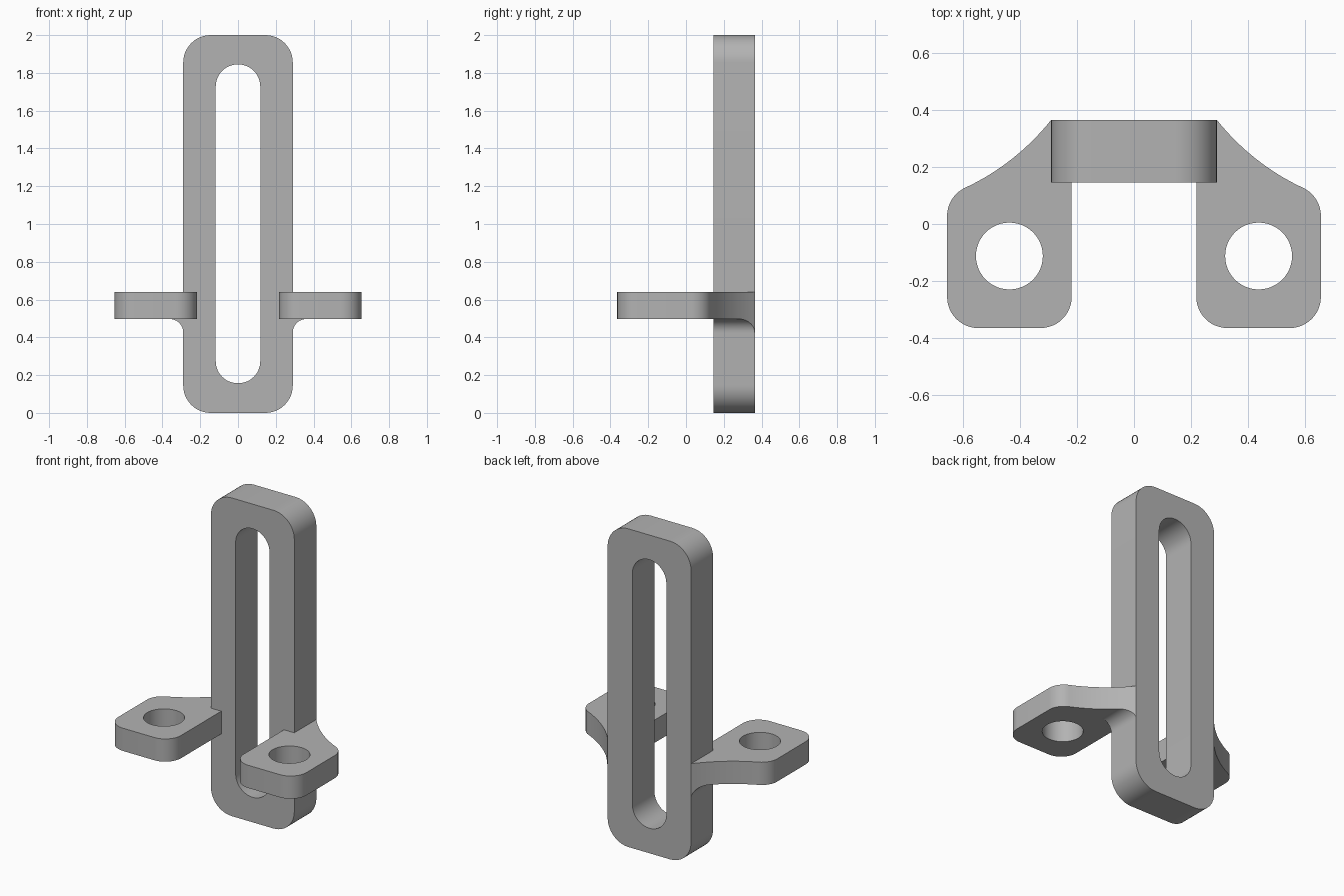
import bpy, bmesh, math
from mathutils import Vector, Matrix

if "Cube" in bpy.data.objects:
    bpy.data.objects.remove(bpy.data.objects["Cube"])

gray = bpy.data.materials.new("plain gray")
gray.use_nodes = True
COLOR = (0.45, 0.45, 0.45, 1)
gray.diffuse_color = COLOR
gray.node_tree.nodes["Principled BSDF"].inputs["Base Color"].default_value = COLOR

HALF_W, Y_FRONT, Y_BACK = 0.29, 0.145, 0.364
ARM_LOW, ARM_HIGH = 0.497, 0.64


def rounded(corners, steps=12):
    """Outline through (x, y, radius) corners, each rounded by an arc."""
    out = []
    for i, (x, y, r) in enumerate(corners):
        p = Vector((x, y))
        if r == 0:
            out.append(p)
            continue
        a = (Vector(corners[i - 1][:2]) - p).normalized()
        b = (Vector(corners[(i + 1) % len(corners)][:2]) - p).normalized()
        half = a.angle(b) / 2
        centre = p + (a + b).normalized() * r / math.sin(half)
        start = p + a * r / math.tan(half) - centre
        end = p + b * r / math.tan(half) - centre
        sweep = start.angle(end)
        for k in range(steps + 1):
            t = k / steps
            out.append(centre + (start * math.sin((1 - t) * sweep)
                                 + end * math.sin(t * sweep)) / math.sin(sweep))
    return out


def rectangle(x0, x1, y0, y1, r):
    return rounded([(x0, y0, r), (x1, y0, r), (x1, y1, r), (x0, y1, r)])


def finish(name, bm, mirror=False):
    bmesh.ops.remove_doubles(bm, verts=bm.verts, dist=1e-5)
    bmesh.ops.recalc_face_normals(bm, faces=bm.faces)
    mesh = bpy.data.meshes.new(name)
    bm.to_mesh(mesh)
    bm.free()
    mesh.materials.append(gray)
    obj = bpy.data.objects.new(name, mesh)
    bpy.context.collection.objects.link(obj)
    bpy.ops.object.select_all(action='DESELECT')
    obj.select_set(True)
    bpy.context.view_layer.objects.active = obj
    bpy.ops.object.shade_smooth_by_angle(angle=math.radians(30))
    if mirror:
        mod = obj.modifiers.new("Mirror", 'MIRROR')
        mod.use_mirror_merge = False
    return obj


def prism(name, loops, depth, matrix, mirror=False):
    """Extrude an outline with holes, then place it with a matrix."""
    bm = bmesh.new()
    for loop in loops:
        vs = [bm.verts.new((p.x, p.y, 0)) for p in loop]
        for i, v in enumerate(vs):
            if (v.co - vs[i - 1].co).length > 1e-5:
                bm.edges.new((vs[i - 1], v))
            else:
                bmesh.ops.pointmerge(bm, verts=[vs[i - 1], v], merge_co=v.co)
                vs[i] = vs[i - 1] if vs[i - 1].is_valid else v
    bmesh.ops.triangle_fill(bm, edges=bm.edges[:], use_beauty=True, normal=(0, 0, 1))
    ext = bmesh.ops.extrude_face_region(bm, geom=bm.faces[:], use_keep_orig=True)
    top = [g for g in ext["geom"] if isinstance(g, bmesh.types.BMVert)]
    bmesh.ops.translate(bm, verts=top, vec=(0, 0, depth))
    bm.transform(matrix)
    return finish(name, bm, mirror)


# Upright slotted plate
slot_r = 0.118
slot = rounded([(-slot_r, 0.157, slot_r - 1e-3), (slot_r, 0.157, slot_r - 1e-3),
                (slot_r, 1.845, slot_r - 1e-3), (-slot_r, 1.845, slot_r - 1e-3)])
prism("slotted_plate", [rectangle(-HALF_W, HALF_W, 0, 2, 0.145), slot],
      Y_BACK - Y_FRONT,
      Matrix.Translation((0, Y_BACK, 0)) @ Matrix.Rotation(math.pi / 2, 4, 'X'))

# Concave rear edge of each arm, from the plate to the outer corner
A, B, C = Vector((HALF_W, Y_BACK)), Vector((0.413, 0.211)), Vector((0.59, 0.127))


def rear(t):
    return A * (1 - t) ** 2 + B * 2 * t * (1 - t) + C * t * t


# Mounting arms with a round hole
R = 0.109
outline = rounded([(0.218, -0.364, R), (0.654, -0.364, R), (0.654, 0.097, R)]
                  + [(*rear(k / 16), 0) for k in range(15, -1, -1)]
                  + [(0.218, 0.25, 0)])
hole = [Vector((0.436 + 0.117 * math.cos(a), -0.112 + 0.117 * math.sin(a)))
        for a in (k * math.tau / 48 for k in range(48))]
prism("mounting_arm", [outline, hole], ARM_HIGH - ARM_LOW,
      Matrix.Translation((0, 0, ARM_LOW)), mirror=True)

# Curved fillet under each arm, where it meets the plate
F, STEPS = 0.072, 12
bm = bmesh.new()
rows = []
for k in range(STEPS + 1):
    a = k / STEPS * math.pi / 2
    x = HALF_W + F * (1 - math.cos(a))
    z = ARM_LOW - F * (1 - math.sin(a))
    lin, quad = 2 * (B.x - A.x), A.x - 2 * B.x + C.x
    t = (-lin + math.sqrt(lin ** 2 + 4 * quad * (x - A.x))) / (2 * quad)
    y = rear(t).y
    rows.append([bm.verts.new(c) for c in ((x, Y_FRONT, z), (x, y, z),
                                           (x, y, ARM_LOW), (x, Y_FRONT, ARM_LOW))])
for r0, r1 in zip(rows, rows[1:]):
    for j in range(4):
        bm.faces.new((r0[j - 1], r0[j], r1[j], r1[j - 1]))
bm.faces.new(rows[0])
finish("arm_fillet", bm, mirror=True)
